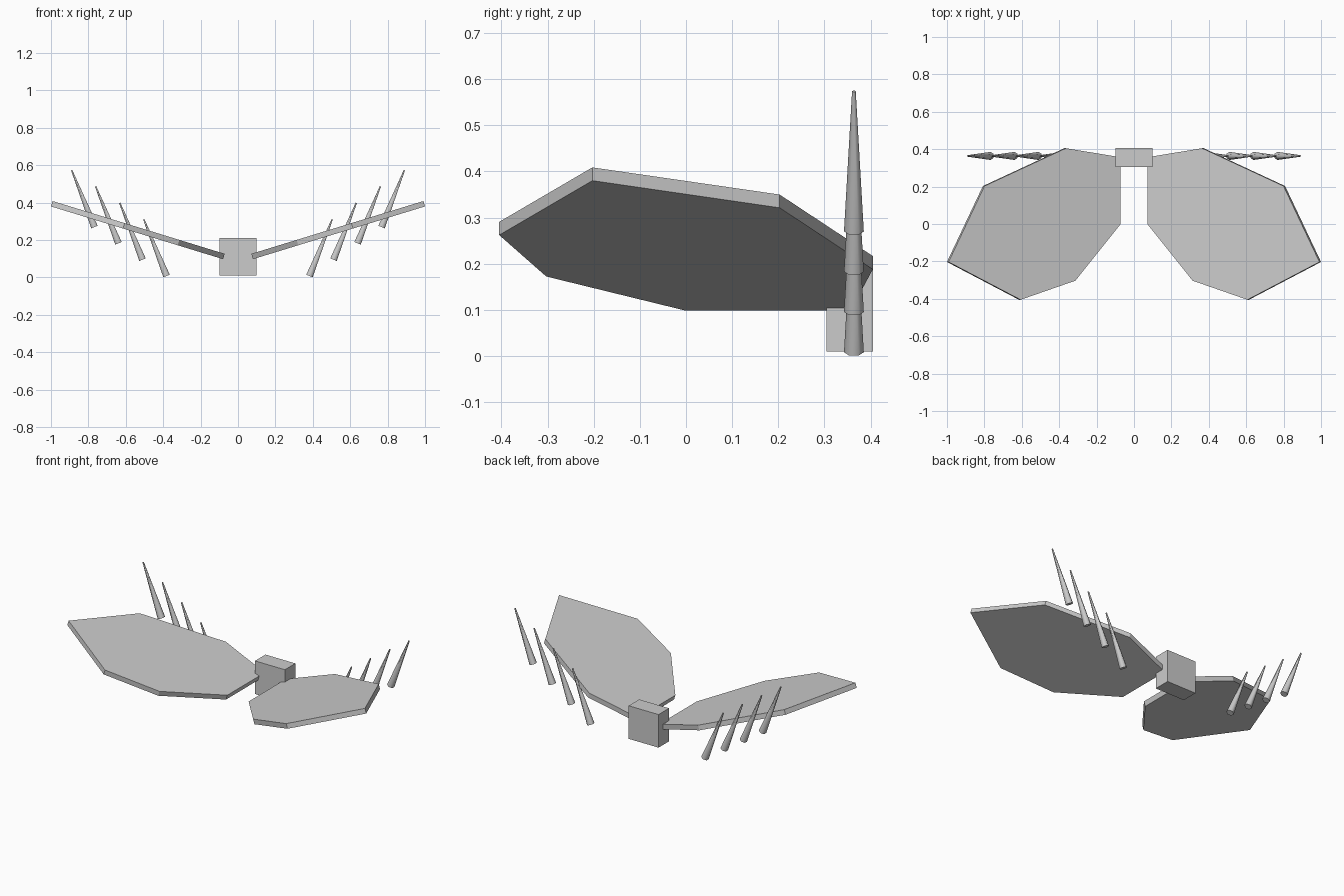
import bpy, bmesh, math
from mathutils import Vector

if "Cube" in bpy.data.objects:
    bpy.data.objects.remove(bpy.data.objects["Cube"])


def make_object(name, bm):
    bmesh.ops.recalc_face_normals(bm, faces=bm.faces)
    mesh = bpy.data.meshes.new(name)
    bm.to_mesh(mesh)
    bm.free()
    obj = bpy.data.objects.new(name, mesh)
    bpy.context.collection.objects.link(obj)
    return obj


# Central hub block
bm = bmesh.new()
bmesh.ops.create_cube(bm, size=1)
bmesh.ops.scale(bm, vec=(0.2, 0.1, 0.2), verts=bm.verts)
bmesh.ops.translate(bm, vec=(0, 0.355, 0.11), verts=bm.verts)
make_object("hub", bm)

# Underside outline of one wing panel (x, y)
OUTLINE = [(0.08, 0.357), (0.373, 0.405), (0.808, 0.203), (1.0, -0.203),
           (0.615, -0.405), (0.322, -0.303), (0.08, 0.0)]
TILT = math.atan2(0.282, 0.92)
THICK = 0.03


def wing(name, side):
    bm = bmesh.new()
    verts = [bm.verts.new((side * x, y, 0.098 + (x - 0.08) * math.tan(TILT)))
             for x, y in OUTLINE]
    face = bm.faces.new(verts)
    top = bmesh.ops.extrude_face_region(bm, geom=[face], use_keep_orig=True)["geom"]
    bmesh.ops.translate(bm, verts=[v for v in top if isinstance(v, bmesh.types.BMVert)],
                        vec=(-side * THICK * math.sin(TILT), 0, THICK * math.cos(TILT)))
    make_object(name, bm)


def spike(name, side, i):
    base = Vector((side * (0.382 + 0.1285 * i), 0.364, 0.008 + 0.0873 * i))
    axis = Vector((side * 0.122, 0, 0.304))
    bm = bmesh.new()
    bmesh.ops.create_cone(bm, cap_ends=True, segments=6, radius1=0.0215,
                          radius2=0.004, depth=axis.length)
    bmesh.ops.rotate(bm, verts=bm.verts, cent=(0, 0, 0),
                     matrix=Vector((0, 0, 1)).rotation_difference(axis).to_matrix())
    # Make hexagon points face front and back
    bmesh.ops.translate(bm, verts=bm.verts, vec=base + axis / 2)
    for f in bm.faces:
        f.smooth = len(f.verts) == 4
    make_object(name, bm)


# Mirrored wings, each with four spikes along the rear edge
for side, label in ((-1, "left"), (1, "right")):
    wing(f"{label}_wing", side)
    for i in range(4):
        spike(f"{label}_spike_{i + 1}", side, i)
